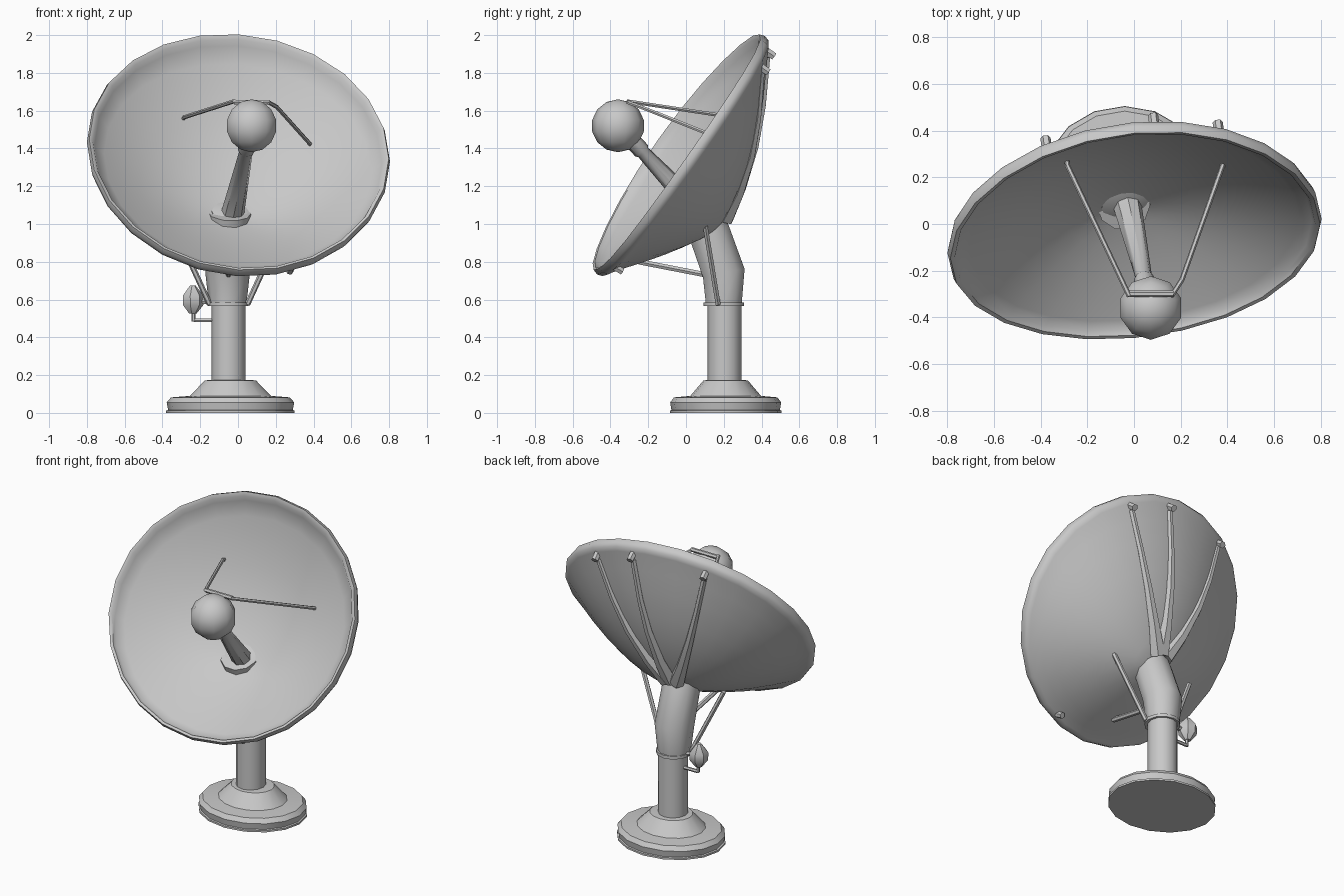
import bpy, bmesh, math
from mathutils import Vector

if "Cube" in bpy.data.objects:
    bpy.data.objects.remove(bpy.data.objects["Cube"], do_unlink=True)

GREY = (0.58, 0.58, 0.58, 1)
paint = bpy.data.materials.new("light_grey_paint")
paint.use_nodes = True
paint.diffuse_color = GREY
bsdf = paint.node_tree.nodes["Principled BSDF"]
bsdf.inputs["Base Color"].default_value = GREY
bsdf.inputs["Roughness"].default_value = 0.7


def finish(name, bm, angle=40):
    bmesh.ops.recalc_face_normals(bm, faces=bm.faces)
    mesh = bpy.data.meshes.new(name)
    bm.to_mesh(mesh)
    bm.free()
    mesh.materials.append(paint)
    obj = bpy.data.objects.new(name, mesh)
    bpy.context.collection.objects.link(obj)
    bpy.ops.object.select_all(action="DESELECT")
    obj.select_set(True)
    bpy.context.view_layer.objects.active = obj
    bpy.ops.object.shade_smooth_by_angle(angle=math.radians(angle))
    return obj


def loft(name, rings, angle=40):
    """Skin a list of equally long point rings and cap both ends."""
    bm = bmesh.new()
    rows = [[bm.verts.new(p) for p in ring] for ring in rings]
    count = len(rows[0])
    for low, high in zip(rows, rows[1:]):
        for i in range(count):
            j = (i + 1) % count
            bm.faces.new((low[i], low[j], high[j], high[i]))
    bm.faces.new(rows[0][::-1])
    bm.faces.new(rows[-1])
    return finish(name, bm, angle)


def circle(center, a, b, sides):
    steps = [math.tau * i / sides for i in range(sides)]
    return [center + a * math.cos(s) + b * math.sin(s) for s in steps]


def tube(name, path, radii, sides=8):
    """Round bar following a path, with one radius per point."""
    path = [Vector(p) for p in path]
    if not isinstance(radii, (list, tuple)):
        radii = [radii] * len(path)
    rings = []
    for i, p in enumerate(path):
        tangent = (path[min(i + 1, len(path) - 1)] - path[max(i - 1, 0)]).normalized()
        ref = Vector((1, 0, 0)) if abs(tangent.x) < 0.8 else Vector((0, 1, 0))
        a = (ref - tangent * ref.dot(tangent)).normalized()
        b = tangent.cross(a)
        rings.append(circle(p, a * radii[i], b * radii[i], sides))
    return loft(name, rings)


def ball(name, center, radius, segments, rows):
    bm = bmesh.new()
    bmesh.ops.create_uvsphere(bm, u_segments=segments, v_segments=rows, radius=radius)
    bmesh.ops.translate(bm, verts=bm.verts, vec=center)
    return finish(name, bm, 60)


# Foot: stepped oval plinth
foot_center = Vector((-0.04, 0.21, 0))
foot_profile = [(0.34, 0), (0.34, 0.012), (0.33, 0.015), (0.338, 0.055), (0.315, 0.082),
                (0.215, 0.09), (0.135, 0.172), (0.09, 0.175)]
loft("base_plinth", [circle(foot_center + Vector((0, 0, z)), Vector((r, 0, 0)),
                            Vector((0, r * 0.87, 0)), 16) for r, z in foot_profile])

# Mast and tilted sleeve that carries the dish
tube("mast", [(-0.05, 0.205, 0.16), (-0.05, 0.205, 0.6)], 0.09, 12)
tube("mast_collar", [(-0.052, 0.2, 0.565), (-0.052, 0.2, 0.585)], 0.108, 12)
tube("dish_arm", [(-0.055, 0.2, 0.58), (-0.055, 0.2, 0.74), (-0.05, 0.125, 0.95),
                  (-0.045, 0.08, 1.06)], [0.1, 0.118, 0.115, 0.115], 10)

# Dish frame: axis, in-plane directions, and the offset low point
axis = Vector((0.11, -0.805, 0.567)).normalized()
side = (Vector((1, 0, 0)) - axis * axis.x).normalized() * 0.79
up = axis.cross(side).normalized() * 0.755
rim_center = Vector((0, -0.035, 1.37))
sag = Vector((-0.03, 0.085, 1.05)) - rim_center


def dish_point(t, s, lift=0):
    """Point at rim fraction t and angle s; straighter below, fuller above."""
    rim = side * math.cos(s) + up * math.sin(s)
    fullness = 1.95 + 0.75 * math.sin(s)
    warp = 0.03 * t * math.cos(s) ** 2
    return rim_center + rim * t + sag * max(0, 1 - t ** fullness) + axis * (lift + warp)


def shell_lift(t):
    return -0.035 - 0.08 * (1 - t)


# Dish: inner bowl, rolled rim and outer shell in one skin
inner = [(t, 0) for t in (0.05, 0.2, 0.35, 0.5, 0.65, 0.8, 0.9, 0.97)]
rim = [(0.985, 0.02), (1.01, 0.018), (1.022, -0.01), (1.012, -0.038), (0.985, -0.042)]
outer = [(t, shell_lift(t)) for t in (0.9, 0.8, 0.65, 0.5, 0.35, 0.2, 0.1)]
SEGMENTS = 24
loft("dish", [[dish_point(t, math.tau * i / SEGMENTS, lift) for i in range(SEGMENTS)]
              for t, lift in inner + rim + outer], 50)

# Ribs along the back of the dish, ending in small rim lugs
for label, degrees in (("left", 61), ("middle", 83), ("right", 119)):
    s = math.radians(degrees)
    steps = [0.08, 0.3, 0.55, 0.75, 0.95]
    tube("back_rib_" + label, [dish_point(t, s, shell_lift(t)) for t in steps],
         [0.05, 0.036, 0.026, 0.02, 0.018], 6)
    tube("rim_lug_" + label, [dish_point(0.97, s, -0.02), dish_point(0.97, s, -0.08)], 0.022, 6)
s = math.radians(-68)
tube("lower_rim_lug", [dish_point(0.97, s, -0.02), dish_point(0.96, s, -0.07)], 0.02, 6)

# Feed: hub ring, tapered boom and receiver ball
hub = Vector((-0.03, 0.085, 1.05))
receiver = Vector((0.072, -0.36, 1.52))
reach = receiver - hub
tube("feed_hub", [hub - reach * 0.06, hub + reach * 0.015, hub + reach * 0.035],
     [0.115, 0.112, 0.07], 10)
tube("feed_boom", [hub, hub + reach * 0.7, hub + reach * 0.72, receiver],
     [0.062, 0.036, 0.045, 0.045], 8)
ball("receiver_ball", receiver, 0.14, 10, 7)

# Feed struts running back to the bowl
tube("receiver_bracket", [(-0.02, -0.3, 1.645), (0.17, -0.3, 1.645)], 0.014, 6)
tube("feed_strut_right", [(-0.02, -0.31, 1.65), (-0.285, 0.25, 1.565), (-0.29, 0.28, 1.555)],
     0.011, 6)
tube("feed_strut_left", [(0.16, -0.31, 1.645), (0.205, -0.24, 1.62), (0.38, 0.25, 1.425),
                         (0.385, 0.28, 1.41)], 0.011, 6)

# Braces from the mast collar to the underside of the dish
for label, sign in (("left", 1), ("right", -1)):
    tube("side_brace_" + label, [(-0.05 + sign * 0.1, 0.17, 0.575),
                                 (-0.05 + sign * 0.295, 0.1, 1.0)], 0.015, 6)
tube("front_brace", [(-0.05, 0.11, 0.73), (-0.05, -0.25, 0.8)], 0.016, 6)

# Small pointed weight on a side bracket
weight = Vector((-0.24, 0.21, 0.6))
tube("weight", [weight + Vector((0, 0, z)) for z in (-0.075, -0.03, 0.02, 0.075)],
     [0.02, 0.056, 0.058, 0.015], 7)
tube("weight_bracket", [(-0.1, 0.21, 0.49), (-0.235, 0.21, 0.49)], 0.011, 6)
tube("weight_stem", [(-0.235, 0.21, 0.485), (-0.235, 0.21, 0.54)], 0.011, 6)
tube("weight_link", [(-0.22, 0.21, 0.6), (-0.12, 0.2, 0.575)], 0.014, 6)
